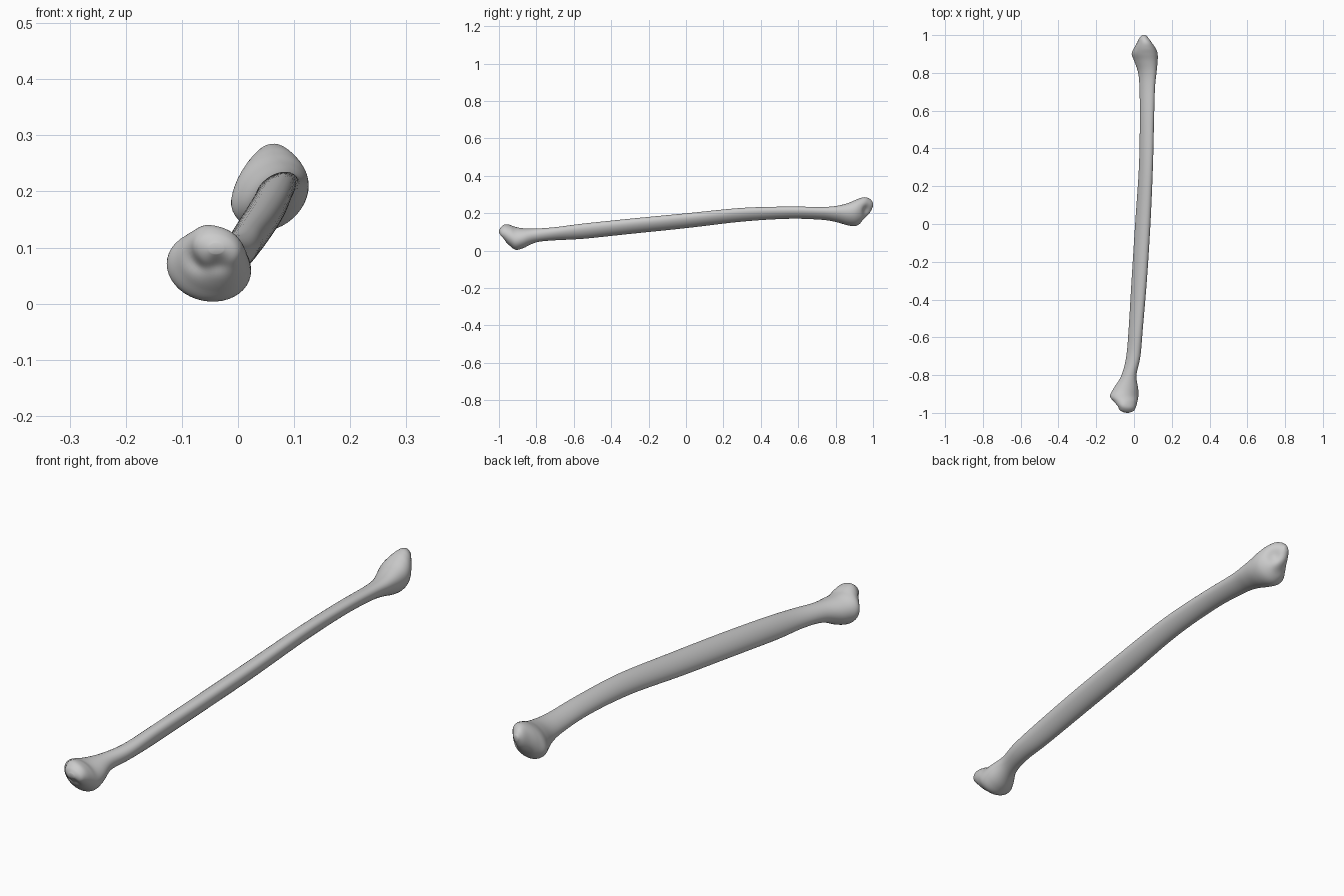
import bpy, bmesh, math
from mathutils import Vector

if "Cube" in bpy.data.objects:
    bpy.data.objects.remove(bpy.data.objects["Cube"])

# Stations along the bone: y, x min, x max, z min, z max, diagonal lean of the oval
STATIONS = [
    (-1.00, -.052, -.026, .088, .108, 0),
    (-.99, -.076, -.002, .070, .125, -.1),
    (-.97, -.088, .010, .052, .137, -.1),
    (-.94, -.108, .018, .024, .135, -.1),
    (-.91, -.127, .023, .004, .126, -.1),
    (-.87, -.108, .022, .013, .119, 0),
    (-.80, -.066, .013, .044, .118, .15),
    (-.70, -.041, .034, .055, .125, .3),
    (-.55, -.028, .047, .063, .144, .4),
    (-.30, -.013, .068, .089, .170, .43),
    (0, .006, .087, .120, .199, .43),
    (.30, .026, .100, .155, .228, .43),
    (.55, .031, .106, .170, .235, .4),
    (.72, .029, .111, .165, .233, .4),
    (.80, .022, .119, .153, .238, .35),
    (.86, .003, .125, .136, .252, .25),
    (.90, -.009, .125, .130, .268, .2),
    (.93, .000, .116, .141, .280, .15),
    (.96, .016, .100, .165, .285, .1),
    (.985, .029, .080, .200, .275, 0),
    (1.00, .043, .062, .235, .256, 0),
]
SIDES, STEPS = 40, 6

# Dents and swellings on the joint ends: centre, push, radius
SHAPING = [
    ((-.068, -.965, .085), (.004, .020, -.004), .026),
    ((-.035, -.985, .070), (0, .010, .004), .020),
    ((-.060, -.950, .135), (0, -.006, .004), .022),
    ((.085, .965, .215), (-.012, -.012, .004), .028),
    ((.050, .950, .175), (0, -.014, .004), .030),
    ((-.010, .900, .170), (-.004, 0, 0), .030),
]


def catmull(a, b, c, d, t):
    return .5 * (2*b + (c-a)*t + (2*a-5*b+4*c-d)*t*t + (3*b-a-3*c+d)*t**3)


def smooth_stations():
    pts = [STATIONS[0]] + STATIONS + [STATIONS[-1]]
    out = []
    for i in range(len(STATIONS) - 1):
        for k in range(STEPS):
            out.append([catmull(*v, k / STEPS) for v in zip(*pts[i:i+4])])
    return out + [list(STATIONS[-1])]


def shaped(p):
    move = Vector()
    for centre, push, radius in SHAPING:
        move += Vector(push) * math.exp(-((p - Vector(centre)).length / radius)**2)
    return p + move


# Bone: leaning oval sections lofted along y
bm = bmesh.new()
rings = []
for y, x0, x1, z0, z1, lean in smooth_stations():
    phase = math.asin(lean)
    ring = []
    for k in range(SIDES):
        t = 2 * math.pi * k / SIDES
        ring.append(bm.verts.new(shaped(Vector((
            (x0+x1)/2 + (x1-x0)/2*math.cos(t), y,
            (z0+z1)/2 + (z1-z0)/2*math.sin(t+phase))))))
    rings.append(ring)
for a, b in zip(rings, rings[1:]):
    for k in range(SIDES):
        n = (k + 1) % SIDES
        bm.faces.new((a[k], a[n], b[n], b[k]))

# Rounded tips closing both ends
for ring in (rings[0], rings[-1]):
    centre = sum((v.co for v in ring), Vector()) / SIDES
    tip = bm.verts.new(centre)
    for k in range(SIDES):
        bm.faces.new((ring[k], ring[(k+1) % SIDES], tip))

bmesh.ops.recalc_face_normals(bm, faces=bm.faces)
for f in bm.faces:
    f.smooth = True
mesh = bpy.data.meshes.new("long_bone")
bm.to_mesh(mesh)
bm.free()
bone = bpy.data.objects.new("long_bone", mesh)
bpy.context.collection.objects.link(bone)
